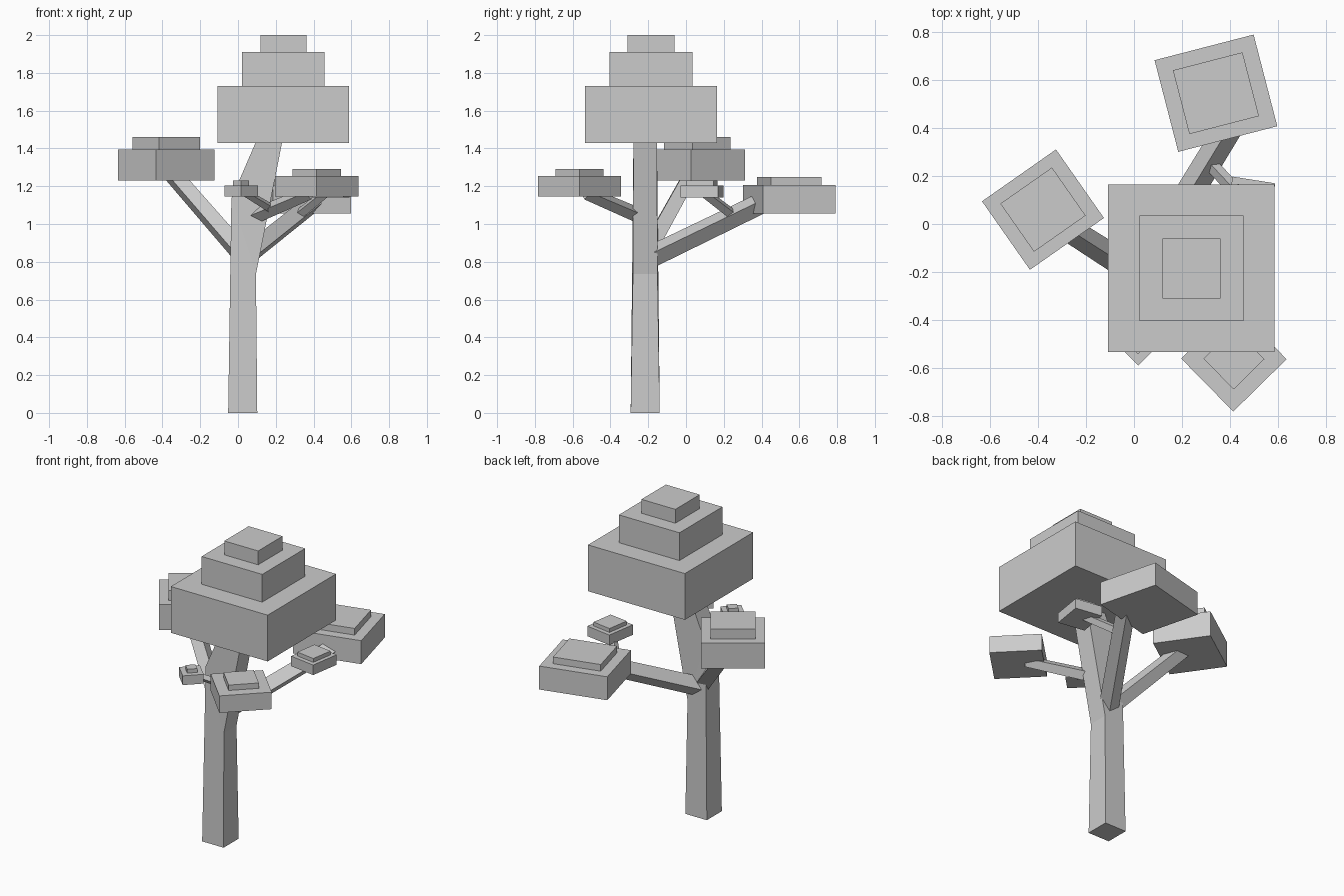
import bpy, bmesh, math
from mathutils import Vector, Matrix

if "Cube" in bpy.data.objects:
    bpy.data.objects.remove(bpy.data.objects["Cube"])


def finish(name, bm):
    bmesh.ops.recalc_face_normals(bm, faces=bm.faces)
    me = bpy.data.meshes.new(name)
    bm.to_mesh(me)
    bm.free()
    ob = bpy.data.objects.new(name, me)
    bpy.context.collection.objects.link(ob)
    return ob


def loft(name, rings):
    """Skin a list of four-point rings and cap both ends."""
    bm = bmesh.new()
    vs = [[bm.verts.new(p) for p in r] for r in rings]
    for a, b in zip(vs, vs[1:]):
        for i in range(4):
            j = (i + 1) % 4
            bm.faces.new((a[i], a[j], b[j], b[i]))
    bm.faces.new(vs[0])
    bm.faces.new(vs[-1])
    return finish(name, bm)


def branch(name, a, b, s0, s1):
    """Tapered square limb standing on its edge, from a to b."""
    a, b = Vector(a), Vector(b)
    d = (b - a).normalized()
    side = d.cross(Vector((0, 0, 1))).normalized()
    up = side.cross(d)
    rings = []
    for p, s in ((a, s0), (b, s1)):
        h = s * math.sqrt(0.5)
        rings.append([p + side * h, p + up * h, p - side * h, p - up * h])
    loft(name, rings)


def canopy(name, x, y, angle, layers):
    """Stack of boxes: each layer is (width, depth, bottom z, top z)."""
    bm = bmesh.new()
    rot = Matrix.Rotation(math.radians(angle), 4, 'Z')
    for w, d, z0, z1 in layers:
        m = (Matrix.Translation((x, y, (z0 + z1) / 2)) @ rot
             @ Matrix.Diagonal((w, d, z1 - z0, 1)))
        bmesh.ops.create_cube(bm, size=1, matrix=m)
    finish(name, bm)


# Trunk: straight lower part, leaning top
loft("trunk", [
    [(x + sx * h, -0.216 + sy * h, z + sx * dz)
     for sx, sy in ((-1, -1), (1, -1), (1, 1), (-1, 1))]
    for x, z, h, dz in ((0.025, 0, 0.077, 0), (0.03, 0.935, 0.065, -0.2),
                        (0.185, 1.5, 0.062, 0))])

# Limbs growing from the trunk
branch("left_branch", (0.03, -0.215, 0.83), (-0.37, 0.04, 1.29), 0.08, 0.072)
branch("back_branch", (0.03, -0.20, 0.82), (0.42, 0.44, 1.13), 0.085, 0.08)
branch("front_branch", (0.06, -0.215, 1.03), (0.38, -0.53, 1.165), 0.06, 0.052)

# Twigs growing from the limbs
branch("back_twig", (0.31, 0.26, 1.04), (0.47, 0.09, 1.17), 0.042, 0.038)
branch("front_twig", (0.18, -0.33, 1.08), (0.03, -0.48, 1.17), 0.036, 0.03)

# Stepped leaf clusters
canopy("main_canopy", 0.24, -0.185, 0, [
    (0.695, 0.70, 1.43, 1.73), (0.435, 0.44, 1.73, 1.91), (0.243, 0.25, 1.91, 2.0)])
canopy("left_canopy", -0.38, 0.06, 35, [
    (0.377, 0.349, 1.23, 1.395), (0.263, 0.245, 1.395, 1.46)])
canopy("back_canopy", 0.342, 0.546, 14.5, [
    (0.427, 0.395, 1.055, 1.207), (0.30, 0.275, 1.207, 1.25)])
canopy("front_canopy", 0.417, -0.563, 44.5, [
    (0.312, 0.31, 1.145, 1.255), (0.18, 0.18, 1.255, 1.29)])
canopy("small_front_canopy", 0.017, -0.502, 45, [
    (0.125, 0.125, 1.145, 1.205), (0.06, 0.06, 1.205, 1.23)])
canopy("small_back_canopy", 0.485, 0.085, -9, [
    (0.18, 0.20, 1.14, 1.205), (0.13, 0.145, 1.205, 1.23)])
